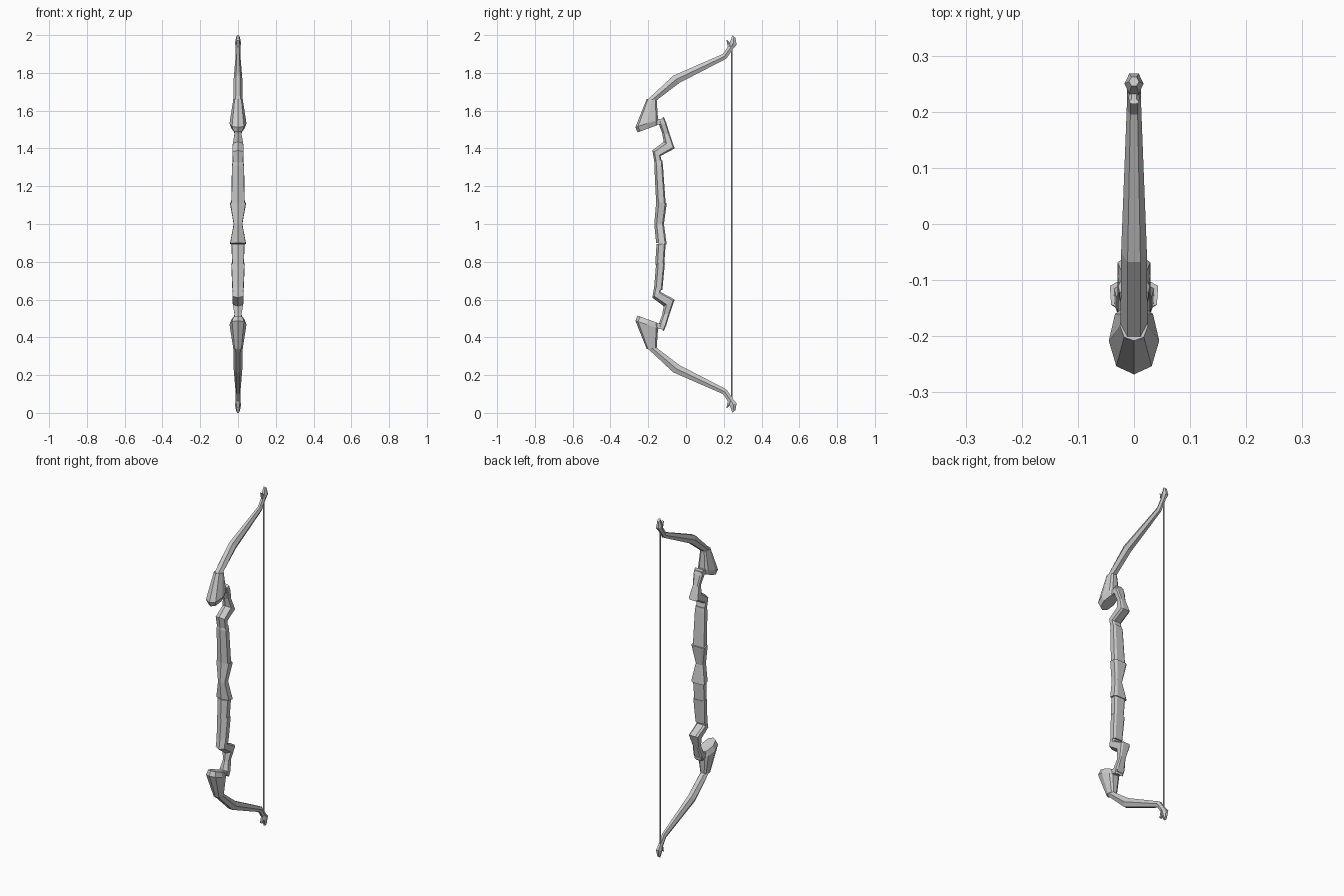
import bpy, bmesh, math
from mathutils import Vector

# cross-sections as (depth from front 0 to back 1, side -1 to 1)
def gon(n, flat):
    turn = math.pi / n if flat else 0
    grow = 1 / math.cos(turn)
    return [(0.5 - 0.5 * grow * math.cos(2 * math.pi * i / n + turn),
             math.sin(2 * math.pi * i / n + turn)) for i in range(n)]


HEX, OCT = gon(6, True), gon(8, False)
BLOCK = [(0, 0), (0.25, 0.95), (0.85, 1), (1, 0.65), (1, -0.65), (0.85, -1), (0.25, -0.95)]
SLAB = [(0, 1), (1, 1), (1, -1), (0, -1)]
SHOULDER = [(0, 0), (0.12, 0.7), (0.5, 1), (0.9, 0.75), (1, 0.4),
            (1, -0.4), (0.9, -0.75), (0.5, -1), (0.12, -0.7)]


def loft(name, sections, profile=BLOCK, mirror=False):
    """Skin rings; each section is (front y, front z, back y, back z, half width)."""
    bm = bmesh.new()
    rings = []
    for fy, fz, by, bz, w in sections:
        f, b = Vector((0, fy, fz)), Vector((0, by, bz))
        rings.append([bm.verts.new(f.lerp(b, t) + Vector((s * w, 0, 0))) for t, s in profile])
    n = len(profile)
    for r, s in zip(rings, rings[1:]):
        for i in range(n):
            j = (i + 1) % n
            bm.faces.new((r[i], r[j], s[j], s[i]))
    bm.faces.new(rings[0])
    bm.faces.new(rings[-1])
    if mirror:
        # flip about the mid height z = 1
        for v in bm.verts:
            v.co.z = 2 - v.co.z
    bmesh.ops.recalc_face_normals(bm, faces=bm.faces)
    mesh = bpy.data.meshes.new(name)
    bm.to_mesh(mesh)
    bm.free()
    obj = bpy.data.objects.new(name, mesh)
    bpy.context.collection.objects.link(obj)
    return obj


for label, flip in (("upper", False), ("lower", True)):
    # curved tapering limb, hexagonal with a flat front
    loft(label + "_limb", [
        (-0.207, 1.655, -0.165, 1.648, 0.024),
        (-0.068, 1.785, -0.035, 1.747, 0.023),
        (0.195, 1.90, 0.213, 1.875, 0.013),
        (0.232, 1.953, 0.258, 1.94, 0.012)], HEX, flip)
    # flared tip and the small prong that catches the string
    loft(label + "_tip", [
        (0.226, 1.945, 0.254, 1.932, 0.012),
        (0.232, 1.962, 0.268, 1.95, 0.017),
        (0.246, 2.0, 0.262, 1.985, 0.009)], HEX, flip)
    loft(label + "_nock_prong", [
        (0.222, 1.935, 0.245, 1.945, 0.011),
        (0.214, 1.975, 0.222, 1.972, 0.009)], HEX, flip)
    # flared shoulder at the root of the limb
    loft(label + "_shoulder", [
        (-0.208, 1.662, -0.155, 1.657, 0.025),
        (-0.268, 1.512, -0.148, 1.552, 0.045),
        (-0.256, 1.485, -0.15, 1.524, 0.034)], SHOULDER, flip)
    # short bridge between shoulder and riser
    loft(label + "_bridge", [
        (-0.18, 1.525, -0.18, 1.555, 0.022),
        (-0.11, 1.528, -0.11, 1.555, 0.022)], SLAB, flip)
    # zigzag end of the riser
    loft(label + "_riser_hook", [
        (-0.145, 1.545, -0.118, 1.567, 0.026),
        (-0.142, 1.525, -0.104, 1.535, 0.028),
        (-0.126, 1.48, -0.086, 1.475, 0.019),
        (-0.118, 1.435, -0.06, 1.40, 0.029),
        (-0.178, 1.39, -0.135, 1.36, 0.030),
        (-0.167, 1.325, -0.128, 1.325, 0.028)], BLOCK, flip)

# straight riser segments
loft("upper_riser", [
    (-0.165, 1.335, -0.125, 1.335, 0.028),
    (-0.168, 1.31, -0.122, 1.31, 0.032),
    (-0.158, 1.11, -0.108, 1.11, 0.036)])
loft("lower_riser_top", [
    (-0.156, 0.895, -0.108, 0.895, 0.035),
    (-0.163, 0.785, -0.115, 0.785, 0.031)])
loft("lower_riser_bottom", [
    (-0.158, 0.792, -0.112, 0.792, 0.036),
    (-0.170, 0.65, -0.125, 0.65, 0.030)])

# waisted grip
loft("grip", [
    (-0.158, 1.115, -0.102, 1.11, 0.043),
    (-0.168, 1.0, -0.117, 1.0, 0.023),
    (-0.158, 0.9, -0.102, 0.892, 0.043)])

# bow string
loft("string", [
    (0.238, 1.955, 0.246, 1.955, 0.004),
    (0.238, 0.045, 0.246, 0.045, 0.004)], HEX)
